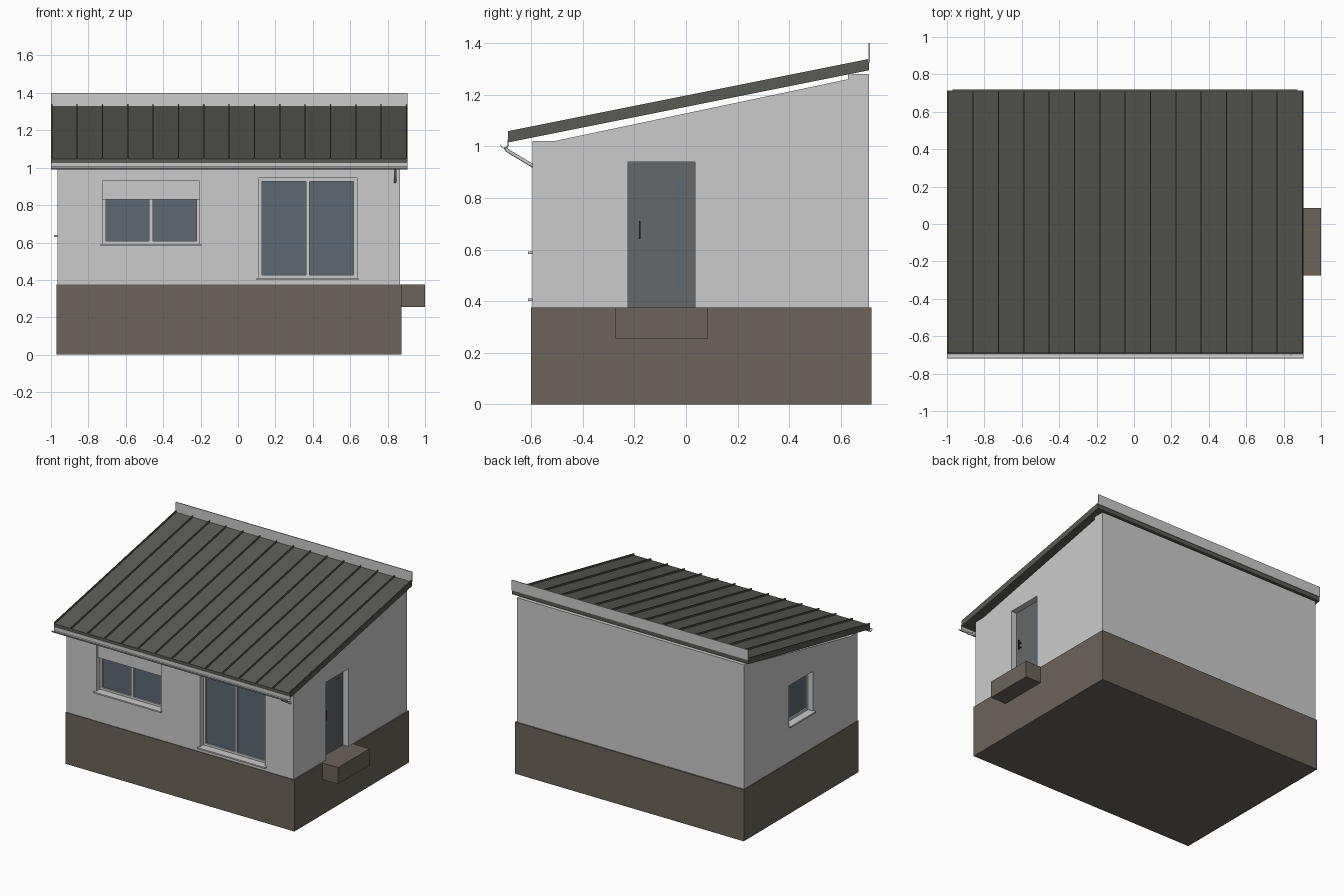
import bpy, bmesh, math
from mathutils import Vector

if "Cube" in bpy.data.objects:
    bpy.data.objects.remove(bpy.data.objects["Cube"])


def mat(name, rgb):
    m = bpy.data.materials.new(name)
    m.diffuse_color = (*rgb, 1)
    m.use_nodes = True
    m.node_tree.nodes["Principled BSDF"].inputs["Base Color"].default_value = m.diffuse_color
    return m


BROWN = mat("plinth_brown", (0.15, 0.125, 0.105))
ROOF = mat("roof_dark", (0.10, 0.10, 0.09))
GLASS = mat("glass_blue", (0.11, 0.14, 0.175))
DOOR = mat("door_grey", (0.13, 0.135, 0.14))
BLACK = mat("handle_black", (0.03, 0.03, 0.03))


def finish(name, bm, material=None):
    bmesh.ops.recalc_face_normals(bm, faces=bm.faces)
    me = bpy.data.meshes.new(name)
    bm.to_mesh(me)
    bm.free()
    ob = bpy.data.objects.new(name, me)
    bpy.context.collection.objects.link(ob)
    if material:
        me.materials.append(material)
    return ob


def box(name, x, y, z, material=None):
    bm = bmesh.new()
    bmesh.ops.create_cube(bm, size=1)
    for v in bm.verts:
        v.co = [r[0] + (c + 0.5) * (r[1] - r[0]) for c, r in zip(v.co, (x, y, z))]
    return finish(name, bm, material)


def extrude_x(name, profile, x0, x1, material=None):
    """Extrude a (y, z) outline along x."""
    bm = bmesh.new()
    f = bm.faces.new([bm.verts.new((x0, y, z)) for y, z in profile])
    new = bmesh.ops.extrude_face_region(bm, geom=[f])["geom"]
    bmesh.ops.translate(bm, vec=(x1 - x0, 0, 0),
                        verts=[g for g in new if isinstance(g, bmesh.types.BMVert)])
    return finish(name, bm, material)


def cut(target, cutter):
    m = target.modifiers.new("cut", "BOOLEAN")
    m.operation, m.solver, m.object = "DIFFERENCE", "EXACT", cutter
    bpy.context.view_layer.objects.active = target
    bpy.ops.object.modifier_apply(modifier=m.name)
    bpy.data.objects.remove(cutter)


# Wall planes
XL, XR, YF, YB = -0.965, 0.865, -0.595, 0.71
ZB = 0.375
T = 0.083


def on_wall(side, name, u, d, z, material=None):
    """Box on a wall: u along the wall, d inward depth, z height."""
    if side == "front":
        return box(name, u, (YF + d[0], YF + d[1]), z, material)
    if side == "left":
        return box(name, (XL + d[0], XL + d[1]), u, z, material)
    return box(name, (XR - d[1], XR - d[0]), u, z, material)


# Plinth and doorstep
box("plinth", (-0.97, 0.875), (-0.60, 0.72), (0, ZB), BROWN)
box("doorstep", (0.875, 1.0), (-0.275, 0.085), (0.255, ZB), BROWN)

# Hollow walls with sloping gables
walls = extrude_x("walls", [(YF, ZB), (YB, ZB), (YB, 1.28), (YB - T, 1.28), (YB - T, 1.26),
                            (YF + T, 1.02), (YF, 1.02)], XL, XR)
cut(walls, box("room_cutter", (XL + T, XR - T), (YF + T, YB - T), (0.3, 1.5)))


def window(side, name, u, z, mullion=True, blind=0.0):
    cut(walls, on_wall(side, "opening_cutter", u, (-0.1, 0.12), z))
    w, d = 0.018, (0.04, 0.07)
    for i, uu in enumerate([(u[0], u[0] + w), (u[1] - w, u[1])]):
        on_wall(side, f"{name}_jamb_{i}", uu, d, z)
    for i, zz in enumerate([(z[0], z[0] + w), (z[1] - w, z[1])]):
        on_wall(side, f"{name}_rail_{i}", (u[0] + w, u[1] - w), d, zz)
    if mullion:
        c = (u[0] + u[1]) / 2
        on_wall(side, f"{name}_mullion", (c - 0.01, c + 0.01), d, (z[0] + w, z[1] - w))
    on_wall(side, f"{name}_glass", (u[0] + w, u[1] - w), (0.05, 0.06),
            (z[0] + w, z[1] - w), GLASS)
    on_wall(side, f"{name}_sill", (u[0] - 0.01, u[1] + 0.01), (-0.018, 0.04),
            (z[0] - 0.008, z[0] + 0.002))
    if blind:
        on_wall(side, f"{name}_blind", u, (0.02, 0.038), (z[1] - blind, z[1]))


window("front", "front_window", (-0.725, -0.205), (0.59, 0.93), blind=0.1)
window("front", "patio_window", (0.11, 0.635), (0.408, 0.945))
window("left", "side_window", (-0.085, 0.19), (0.638, 0.93), mullion=False)

# Recessed entrance door with glass strip and bar handle
cut(walls, on_wall("right", "door_cutter", (-0.225, 0.035), (-0.1, 0.12), (0.3, 0.94)))
on_wall("right", "door", (-0.225, 0.035), (0.045, 0.075), (ZB, 0.94), DOOR)
on_wall("right", "door_glass", (-0.04, 0.0), (0.043, 0.05), (0.45, 0.88), GLASS)
on_wall("right", "door_handle", (-0.183, -0.177), (0.022, 0.03), (0.64, 0.71), BLACK)
for i, z in enumerate((0.655, 0.69)):
    on_wall("right", f"door_handle_mount_{i}", (-0.183, -0.177), (0.03, 0.046), (z, z + 0.006), BLACK)

# Sloping roof slab and standing seams
RX0, RX1, Y0, Y1 = -1.0, 0.905, -0.69, 0.71


def band(lo, hi):
    z0, z1 = 1.015, 1.295
    return [(Y0, z0 + lo), (Y1, z1 + lo), (Y1, z1 + hi), (Y0, z0 + hi)]


extrude_x("roof", band(0, 0.032), RX0, RX1, ROOF)
for i in range(15):
    x = RX0 + 0.004 + i * (RX1 - RX0 - 0.008) / 14
    extrude_x(f"roof_seam_{i}", band(0.03, 0.044), x - 0.003, x + 0.003, ROOF)

# Upright flashing along the high edge
box("ridge_flashing", (RX0, RX1), (0.708, 0.714), (1.325, 1.40))

# Half-round gutter along the low edge
arc = [math.pi + math.pi * i / 10 for i in range(11)]
cy, cz = -0.703, 1.008
outer = [(cy + 0.017 * math.cos(a), cz + 0.017 * math.sin(a)) for a in arc]
inner = [(cy + 0.014 * math.cos(a), cz + 0.014 * math.sin(a)) for a in reversed(arc)]
extrude_x("gutter", outer + inner, RX0, RX1)
box("gutter_back", (RX0, RX1), (-0.692, -0.688), (1.0, 1.026))

# Slanted drain pipe from gutter to wall
cu = bpy.data.curves.new("drain_pipe", "CURVE")
cu.dimensions = "3D"
cu.bevel_depth, cu.bevel_resolution, cu.use_fill_caps = 0.007, 2, True
sp = cu.splines.new("POLY")
pts = [(0.84, -0.70, 0.998), (0.84, -0.695, 0.985), (0.84, -0.59, 0.922)]
sp.points.add(len(pts) - 1)
for p, co in zip(sp.points, pts):
    p.co = (*co, 1)
bpy.context.collection.objects.link(bpy.data.objects.new("drain_pipe", cu))
